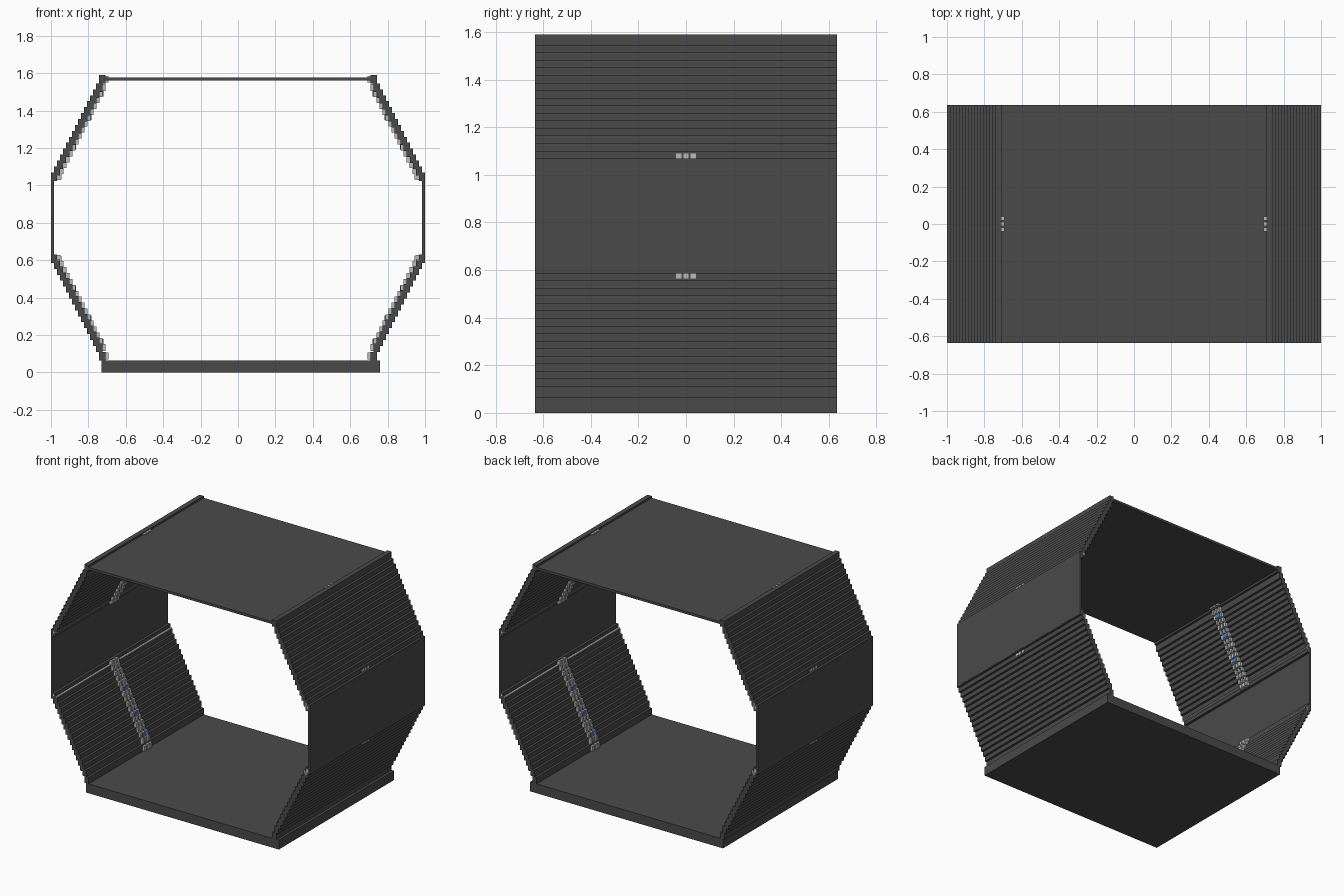
import bpy, bmesh
from mathutils import Matrix, Vector

if "Cube" in bpy.data.objects:
    bpy.data.objects.remove(bpy.data.objects["Cube"])


def material(name, colour):
    m = bpy.data.materials.new(name)
    m.use_nodes = True
    m.diffuse_color = (*colour, 1)
    m.node_tree.nodes["Principled BSDF"].inputs["Base Color"].default_value = (*colour, 1)
    return m


DARK = material("dark grey", (0.068, 0.068, 0.068))
LIGHT = material("light grey", (0.5, 0.5, 0.5))
BLUE = material("blue", (0.08, 0.2, 0.6))

DEPTH = 0.635      # half length of the tunnel
MID = 0.8275       # height of the mirror plane of the walls
STEPS = 17
RISE, RUN = 0.0317, 0.0161
TALL, WIDE = 0.045, 0.033


def build(name, boxes, mat):
    """One object out of (x0, x1, y0, y1, z0, z1) boxes."""
    bm = bmesh.new()
    for x0, x1, y0, y1, z0, z1 in boxes:
        place = Matrix.Translation(Vector((x0 + x1, y0 + y1, z0 + z1)) / 2)
        size = Matrix.Diagonal((abs(x1 - x0), abs(y1 - y0), abs(z1 - z0), 1))
        bmesh.ops.create_cube(bm, size=1, matrix=place @ size)
    mesh = bpy.data.meshes.new(name)
    bm.to_mesh(mesh)
    bm.free()
    mesh.materials.append(mat)
    obj = bpy.data.objects.new(name, mesh)
    bpy.context.collection.objects.link(obj)
    return obj


def step(i):
    """Outer x, bottom and top (above the mirror plane) of wall step i."""
    top = 1.59 - MID if i == 0 else 1.545 - MID - RISE * (i - 1)
    return 0.742 + RUN * i, top - TALL, top


# Floor, roof and upright side walls
build("floor", [(-0.73, 0.76, -DEPTH, DEPTH, 0, 0.065)], DARK)
build("roof", [(-0.72, 0.72, -DEPTH, DEPTH, 1.56, 1.577)], DARK)

for side, sx in (("left", 1), ("right", -1)):
    build(side + "_wall", [(sx * 0.985, sx, -DEPTH, DEPTH, 0.592, 1.063)], DARK)
    for level, sz in (("upper", 1), ("lower", -1)):
        name = level + "_" + side

        def box(x0, x1, y0, y1, z0, z1):
            return (sx * x0, sx * x1, y0, y1, MID + sz * z0, MID + sz * z1)

        # Stepped sloping wall
        slope, rail, lamps = [], [], []
        for i in range(STEPS):
            x, low, high = step(i)
            slope.append(box(x - WIDE, x, -DEPTH, DEPTH, low, high))
            # Three strand cable rail up the middle of the slope
            for y in (-0.03, 0, 0.03):
                w = 0.008 if i % 2 else 0.011
                rail.append(box(x - 0.05, x - 0.015, y - w, y + w, low + 0.004, high - 0.004))
            if i in (2, 6, 11):
                lamps.append(box(x - 0.054, x - 0.049, -0.022, 0.022, low + 0.008, high - 0.008))
        build(name + "_slope", slope, DARK)
        build(name + "_cable_rail", rail, LIGHT)
        build(name + "_rail_lamps", lamps, BLUE)

        # Long cable beams at the joint with the upright wall
        beam = [box(0.968, 0.985, -DEPTH, DEPTH, 0.208, 0.232),
                box(0.953, 0.972, -DEPTH, DEPTH, 0.222, 0.25)]
        build(name + "_beam", beam, LIGHT)
        # Junction block where rail meets beam
        build(name + "_junction",
              [box(0.945, 0.985, y - 0.011, y + 0.011, 0.204, 0.262) for y in (-0.03, 0, 0.03)], LIGHT)
